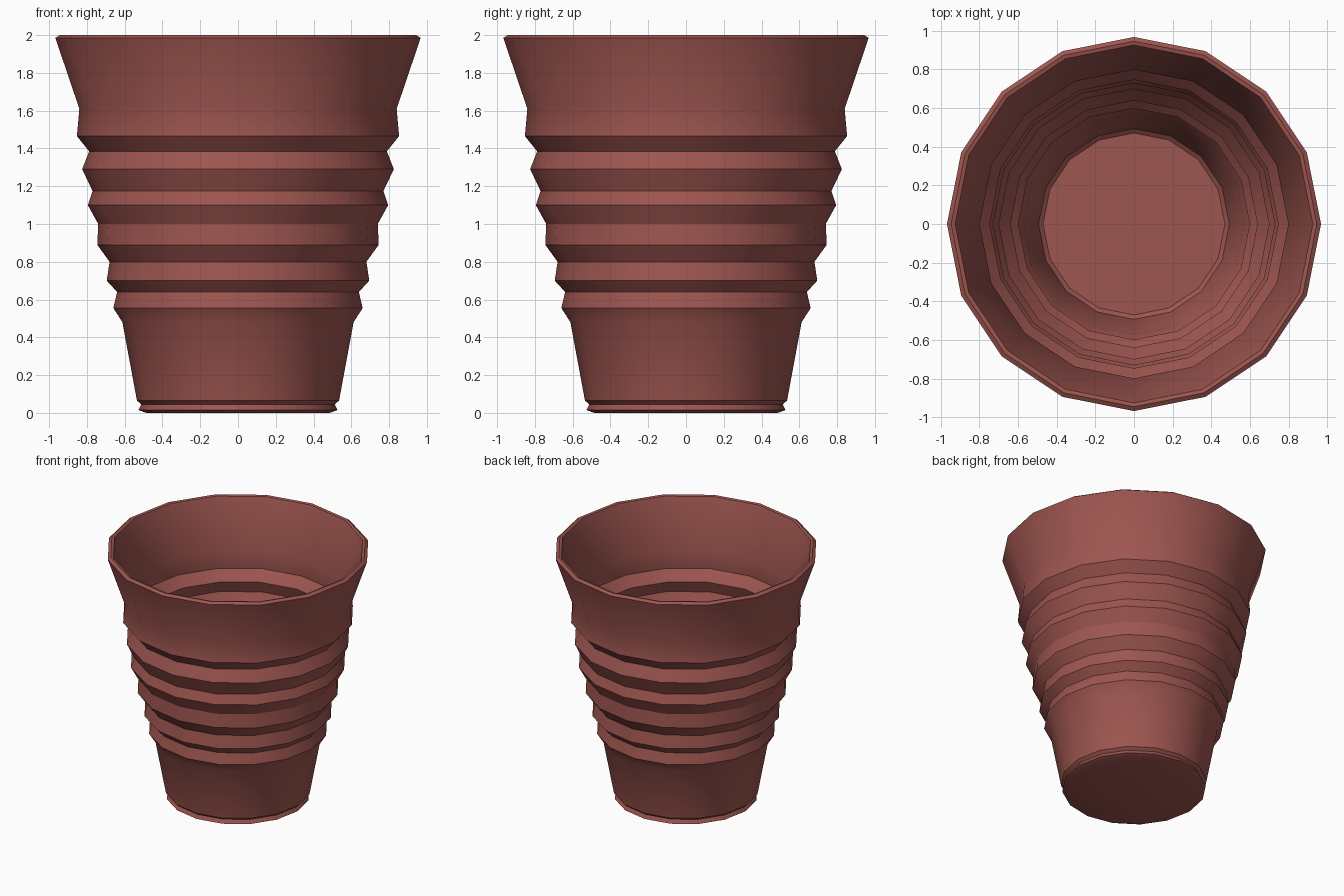
import bpy, bmesh, math

if "Cube" in bpy.data.objects:
    bpy.data.objects.remove(bpy.data.objects["Cube"])

SIDES = 16
WALL = 0.042

# Outer silhouette from foot to rim: (radius, height)
outer = [(0.485, 0.0), (0.527, 0.015), (0.512, 0.045), (0.535, 0.065),
         (0.612, 0.48), (0.66, 0.555), (0.64, 0.64), (0.695, 0.70),
         (0.68, 0.80), (0.745, 0.89), (0.74, 1.0), (0.795, 1.10),
         (0.77, 1.175), (0.825, 1.29), (0.788, 1.385), (0.853, 1.465),
         (0.84, 1.61), (0.967, 1.985), (0.945, 2.0)]
# Inner wall follows the ribs back down to the floor
inner = [(0.925, 1.995)] + [(r - WALL, z) for r, z in reversed(outer[2:-2])]
profile = outer + inner

bm = bmesh.new()
rings = []
for r, z in profile:
    rings.append([bm.verts.new((r * math.cos(2 * math.pi * i / SIDES),
                                r * math.sin(2 * math.pi * i / SIDES), z))
                  for i in range(SIDES)])
for a, b in zip(rings, rings[1:]):
    for i in range(SIDES):
        j = (i + 1) % SIDES
        bm.faces.new((a[i], a[j], b[j], b[i]))
# Underside and inside floor
bm.faces.new(list(reversed(rings[0])))
bm.faces.new(rings[-1])
bmesh.ops.recalc_face_normals(bm, faces=bm.faces)

mesh = bpy.data.meshes.new("ribbed_pot")
bm.to_mesh(mesh)
bm.free()
pot = bpy.data.objects.new("ribbed_pot", mesh)
bpy.context.collection.objects.link(pot)

# Terracotta colour
mat = bpy.data.materials.new("terracotta_red")
mat.diffuse_color = (0.34, 0.092, 0.08, 1)
mat.use_nodes = True
mat.node_tree.nodes["Principled BSDF"].inputs["Base Color"].default_value = mat.diffuse_color
mesh.materials.append(mat)

bpy.context.view_layer.objects.active = pot
pot.select_set(True)
bpy.ops.object.shade_smooth_by_angle(angle=math.radians(30))
